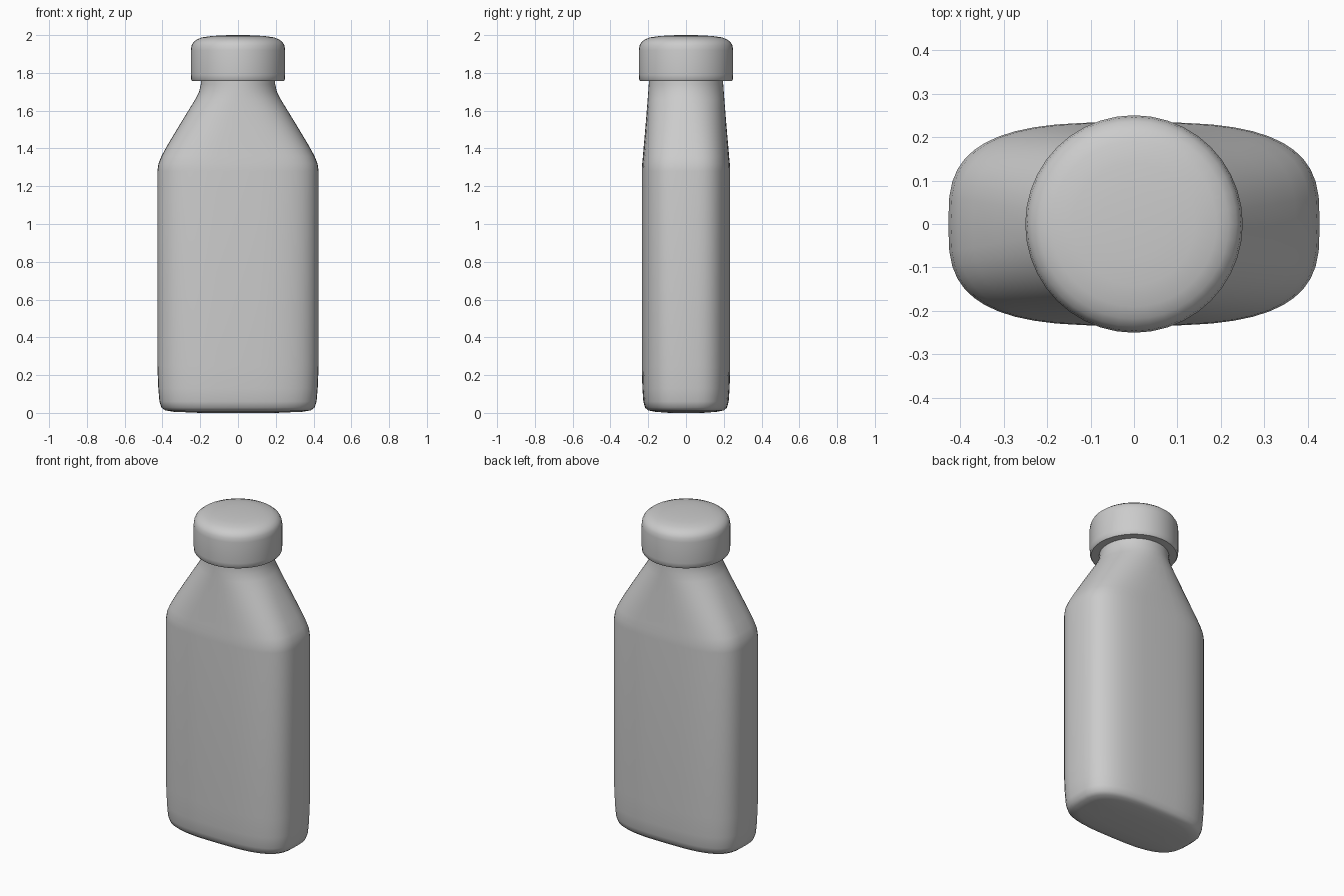
import bpy, bmesh, math

if "Cube" in bpy.data.objects:
    bpy.data.objects.remove(bpy.data.objects["Cube"])

GREY = (0.6, 0.6, 0.6, 1)
grey = bpy.data.materials.new("plain grey")
grey.use_nodes = True
grey.diffuse_color = GREY
grey.node_tree.nodes["Principled BSDF"].inputs["Base Color"].default_value = GREY


def superellipse(count, width, depth, power):
    """Closed outline: power 2 is an ellipse, higher is boxier."""
    points = []
    for i in range(count):
        a = math.tau * i / count
        c, s = math.cos(a), math.sin(a)
        points.append((width * math.copysign(abs(c) ** (2 / power), c),
                       depth * math.copysign(abs(s) ** (2 / power), s)))
    return points


def loft(name, sections, count):
    """Skin a stack of (z, half width, half depth, power) sections."""
    bm = bmesh.new()
    rings = [[bm.verts.new((x, y, z)) for x, y in superellipse(count, w, d, p)]
             for z, w, d, p in sections]
    for low, high in zip(rings, rings[1:]):
        for i in range(count):
            j = (i + 1) % count
            bm.faces.new((low[i], low[j], high[j], high[i]))
    bm.faces.new(rings[0][::-1])
    bm.faces.new(rings[-1])
    mesh = bpy.data.meshes.new(name)
    bm.to_mesh(mesh)
    bm.free()
    mesh.materials.append(grey)
    obj = bpy.data.objects.new(name, mesh)
    bpy.context.collection.objects.link(obj)
    bpy.ops.object.select_all(action="DESELECT")
    obj.select_set(True)
    bpy.context.view_layer.objects.active = obj
    bpy.ops.object.shade_smooth_by_angle(angle=math.radians(50))
    return obj


# Flat-sided bottle with a rounded base, sloping shoulders and a round neck
loft("bottle_body", [
    (0.0, 0.20, 0.09, 3.1), (0.006, 0.34, 0.165, 3.1),
    (0.013, 0.385, 0.20, 3.1), (0.028, 0.405, 0.217, 3.1),
    (0.06, 0.416, 0.226, 3.1), (0.13, 0.422, 0.231, 3.1),
    (0.25, 0.427, 0.234, 3.1), (1.28, 0.427, 0.234, 3.1),
    (1.32, 0.421, 0.232, 3.1), (1.36, 0.405, 0.228, 3.0),
    (1.42, 0.372, 0.223, 2.85), (1.51, 0.318, 0.215, 2.6),
    (1.61, 0.257, 0.207, 2.3), (1.66, 0.226, 0.203, 2.15),
    (1.70, 0.206, 0.200, 2), (1.74, 0.197, 0.197, 2),
    (1.82, 0.195, 0.195, 2)], 48)

# Round cap with a softly domed top
loft("bottle_cap", [(z, r, r, 2) for z, r in (
    (1.757, 0.242), (1.765, 0.248), (1.79, 0.25), (1.92, 0.25), (1.945, 0.246),
    (1.963, 0.236), (1.977, 0.218), (1.988, 0.19), (1.995, 0.14),
    (1.999, 0.08), (2.0, 0.02))], 40)
